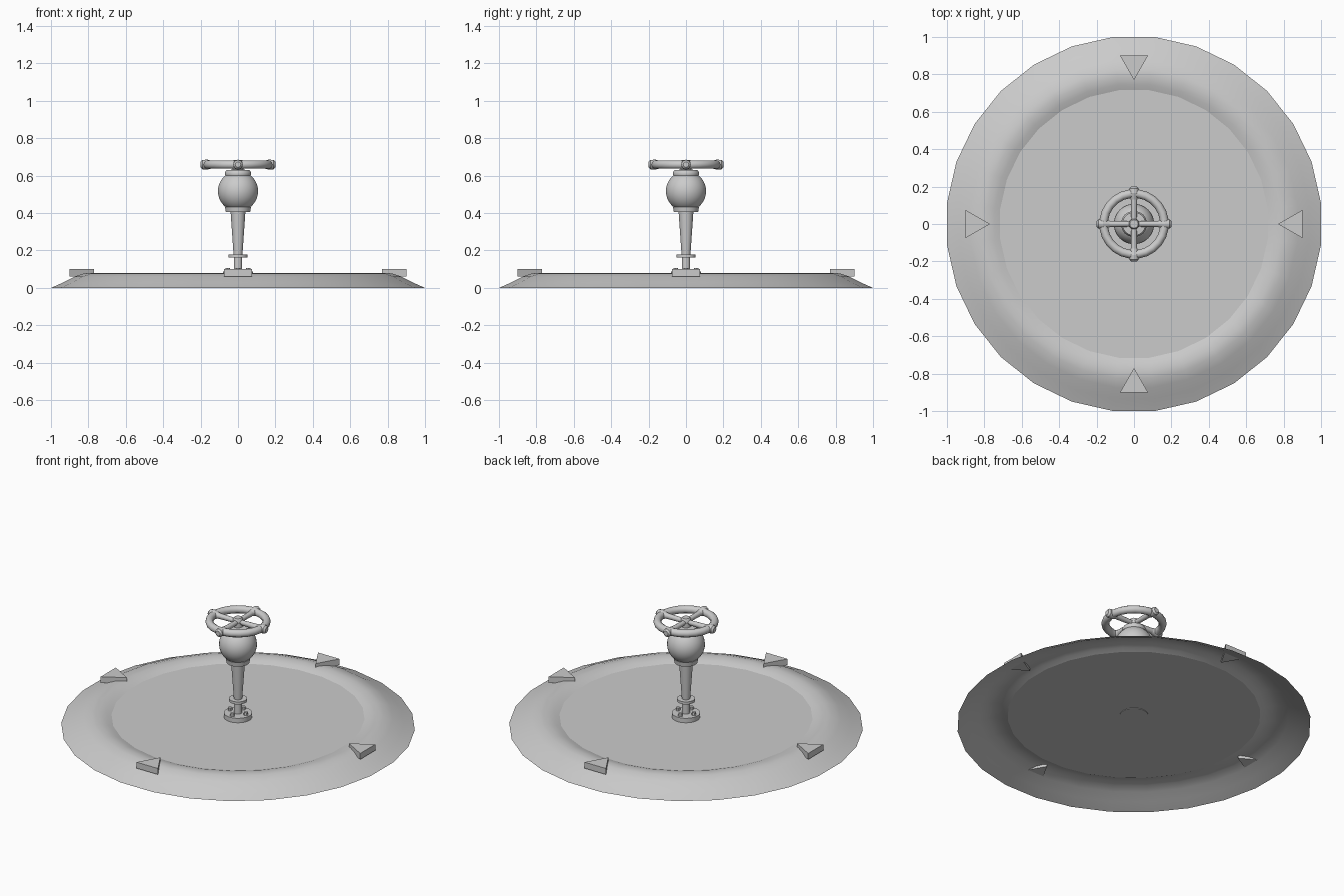
import bpy, bmesh
from math import sin, cos, pi, radians
from mathutils import Matrix, Vector

cube = bpy.data.objects.get("Cube")
if cube:
    bpy.data.objects.remove(cube, do_unlink=True)

grey = bpy.data.materials.new("plain_grey")
grey.use_nodes = True
grey.diffuse_color = (0.6, 0.6, 0.6, 1)
grey.node_tree.nodes["Principled BSDF"].inputs["Base Color"].default_value = (0.6, 0.6, 0.6, 1)


def finish(name, bm, angle=40):
    """Turn a bmesh into a grey object, smooth below the given angle."""
    mesh = bpy.data.meshes.new(name)
    bm.to_mesh(mesh)
    bm.free()
    mesh.materials.append(grey)
    obj = bpy.data.objects.new(name, mesh)
    bpy.context.collection.objects.link(obj)
    bpy.ops.object.select_all(action='DESELECT')
    obj.select_set(True)
    bpy.context.view_layer.objects.active = obj
    bpy.ops.object.shade_smooth_by_angle(angle=radians(angle))
    return obj


def lathe(name, profile, sides, loop=False, caps=True, angle=40):
    """Revolve (radius, z) points, listed bottom to top, about the z axis."""
    bm = bmesh.new()
    rings = []
    for r, z in profile:
        turns = [2 * pi * (i + 0.5) / sides for i in range(sides)]
        rings.append([bm.verts.new((r * cos(a), r * sin(a), z)) for a in turns])
    pairs = list(zip(rings, rings[1:]))
    if loop:
        pairs.append((rings[-1], rings[0]))
    for low, high in pairs:
        for i in range(sides):
            j = (i + 1) % sides
            bm.faces.new((low[i], low[j], high[j], high[i]))
    if caps:
        bm.faces.new(rings[-1])
        bm.faces.new(rings[0][::-1])
    return finish(name, bm, angle)


def cone(bm, r1, r2, start, end, sides=12):
    """Add a capped cone running between two points."""
    start, end = Vector(start), Vector(end)
    axis = end - start
    turn = axis.to_track_quat('Z', 'Y').to_matrix().to_4x4()
    bmesh.ops.create_cone(bm, cap_ends=True, segments=sides, radius1=r1, radius2=r2,
                          depth=axis.length,
                          matrix=Matrix.Translation((start + end) / 2) @ turn)


# Thin open dish: flared rim around a sunken flat floor
SIDES = 28
FLOOR = 0.06
lathe("dish_rim", [(1.006, 0), (0.94, 0.029), (0.88, 0.06), (0.83, 0.077),
                   (0.79, 0.08), (0.75, 0.071), (0.72, FLOOR)],
      SIDES, caps=False, angle=60)
bm = bmesh.new()
bmesh.ops.create_circle(bm, cap_ends=True, segments=SIDES, radius=0.72,
                        matrix=Matrix.Translation((0, 0, FLOOR))
                        @ Matrix.Rotation(pi / SIDES, 4, 'Z'))
finish("dish_floor", bm)

# Four wedge markers pointing inward
for k, side in enumerate(("left", "back", "right", "front")):
    bm = bmesh.new()
    spin = Matrix.Rotation(k * pi / 2, 4, 'Z')
    corners = [(0.77, 0), (0.9, -0.075), (0.9, 0.075)]
    face = bm.faces.new([bm.verts.new(spin @ Vector((x, y, 0.062))) for x, y in corners])
    top = bmesh.ops.extrude_face_region(bm, geom=[face])["geom"]
    bmesh.ops.translate(bm, vec=(0, 0, 0.038),
                        verts=[v for v in top if isinstance(v, bmesh.types.BMVert)])
    bmesh.ops.recalc_face_normals(bm, faces=bm.faces)
    finish(side + "_marker", bm, 20)

# Mounting flange with four bolts
lathe("base_flange", [(0.08, 0.057), (0.08, 0.088)], 24)
bm = bmesh.new()
for k in range(4):
    x, y = 0.055 * cos(k * pi / 2), 0.055 * sin(k * pi / 2)
    cone(bm, 0.014, 0.012, (x, y, 0.08), (x, y, 0.106), 8)
finish("flange_bolts", bm)

# Tapered stem with its collars
lathe("stem", [(0.023, 0.08), (0.023, 0.162), (0.052, 0.162), (0.052, 0.178),
               (0.024, 0.178), (0.04, 0.405), (0.066, 0.405), (0.07, 0.432)], 20)

# Round valve body
arc = [radians(-58 + 116 * i / 12) for i in range(13)]
lathe("valve_body", [(0.108 * cos(a), 0.517 + 0.108 * sin(a)) for a in arc], 28)
lathe("top_collar", [(0.066, 0.595), (0.07, 0.605), (0.07, 0.618), (0.062, 0.63),
                     (0.03, 0.632), (0.03, 0.66)], 20)

# Handwheel: ring, hub, and spokes with rounded ends
WHEEL = 0.659
lathe("wheel_ring", [(0.163 + 0.023 * cos(a), WHEEL + 0.023 * sin(a))
                     for a in (2 * pi * i / 10 for i in range(10))],
      24, loop=True, caps=False, angle=60)
lathe("wheel_hub", [(0.028, 0.63), (0.028, 0.678), (0.022, 0.685)], 12)
bm = bmesh.new()
for k in range(4):
    spin = Matrix.Rotation(k * pi / 2, 3, 'Z')
    for r1, r2, a, b in ((0.014, 0.017, 0.01, 0.13), (0.017, 0.027, 0.13, 0.165),
                         (0.027, 0.025, 0.165, 0.19), (0.025, 0.015, 0.19, 0.2)):
        cone(bm, r1, r2, spin @ Vector((a, 0, WHEEL)), spin @ Vector((b, 0, WHEEL)))
finish("wheel_spokes", bm)
